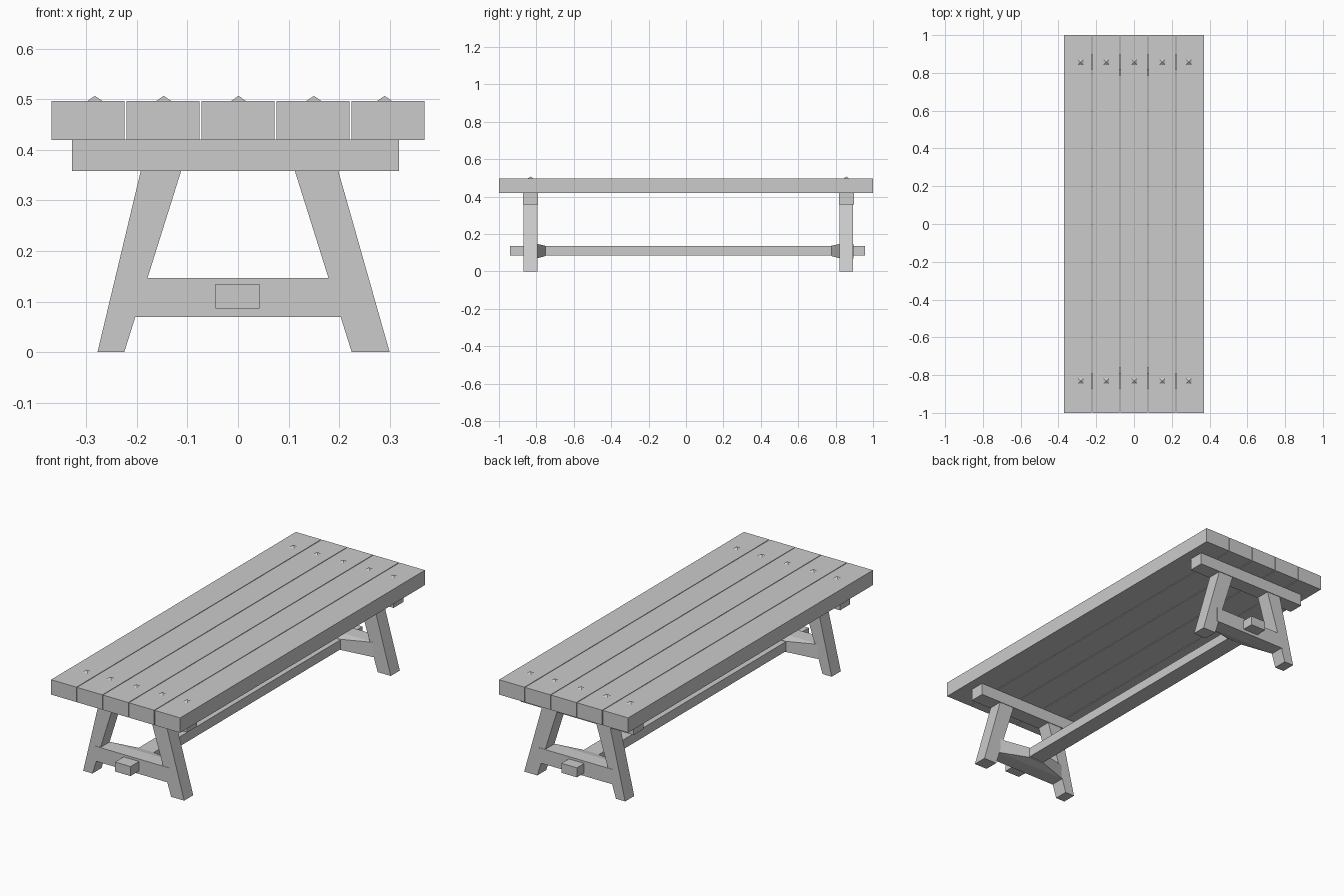
import bpy, bmesh

if "Cube" in bpy.data.objects:
    bpy.data.objects.remove(bpy.data.objects["Cube"])


def make(name, verts, faces):
    mesh = bpy.data.meshes.new(name)
    mesh.from_pydata(verts, [], faces)
    bm = bmesh.new()
    bm.from_mesh(mesh)
    bmesh.ops.recalc_face_normals(bm, faces=bm.faces)
    bm.to_mesh(mesh)
    bm.free()
    obj = bpy.data.objects.new(name, mesh)
    bpy.context.collection.objects.link(obj)
    return obj


def prism(name, profile, y0, y1):
    """Extrude an xz profile along y."""
    n = len(profile)
    verts = [(x, y, z) for y in (y0, y1) for x, z in profile]
    faces = [tuple(range(n)), tuple(range(n, 2 * n))]
    faces += [(i, (i + 1) % n, n + (i + 1) % n, n + i) for i in range(n)]
    return make(name, verts, faces)


def rect(x0, x1, z0, z1):
    return [(x0, z0), (x1, z0), (x1, z1), (x0, z1)]


# Table top planks
for i in range(5):
    x = (i - 2) * 0.1484
    prism(f"top_plank_{i + 1}", rect(x - 0.0725, x + 0.0725, 0.42, 0.497), -1, 1)

# Trestles: (label, centre y, direction towards the middle of the table)
for label, yc, s in (("front", -0.831, 1), ("back", 0.857, -1)):
    outer, inner = yc - s * 0.037, yc + s * 0.037

    # Beam under the planks
    prism(f"{label}_top_beam", rect(-0.328, 0.318, 0.358, 0.421), yc - 0.04, yc + 0.04)

    # Splayed, tapered legs
    prism(f"{label}_left_leg",
          [(-0.278, 0), (-0.225, 0), (-0.112, 0.36), (-0.192, 0.36)], outer, inner)
    prism(f"{label}_right_leg",
          [(0.225, 0), (0.300, 0), (0.198, 0.36), (0.112, 0.36)], outer, inner)

    # Crossbar whose inner side tapers towards the long stretcher
    y_rings = [(outer - s * 0.002, rect(-0.212, 0.213, 0.07, 0.147)),
               (inner - s * 0.002, rect(-0.205, 0.205, 0.07, 0.147)),
               (inner + s * 0.042, rect(-0.046, 0.044, 0.082, 0.137))]
    verts = [(x, y, z) for y, ring in y_rings for x, z in ring]
    faces = [(0, 1, 2, 3), (8, 9, 10, 11)]
    for r in (0, 4):
        faces += [(r + i, r + (i + 1) % 4, r + 4 + (i + 1) % 4, r + 4 + i)
                  for i in range(4)]
    make(f"{label}_crossbar", verts, faces)

    # Pyramid-headed pegs
    for i, x in enumerate((-0.283, -0.147, 0.001, 0.15, 0.29)):
        h = 0.016
        base = [(x - h, yc - h), (x + h, yc - h), (x + h, yc + h), (x - h, yc + h)]
        make(f"{label}_peg_{i + 1}",
             [(px, py, 0.496) for px, py in base] + [(x, yc, 0.507)],
             [(0, 1, 2, 3), (0, 1, 4), (1, 2, 4), (2, 3, 4), (3, 0, 4)])

# Long stretcher through both crossbars
prism("long_stretcher", rect(-0.045, 0.043, 0.086, 0.135), -0.94, 0.956)
